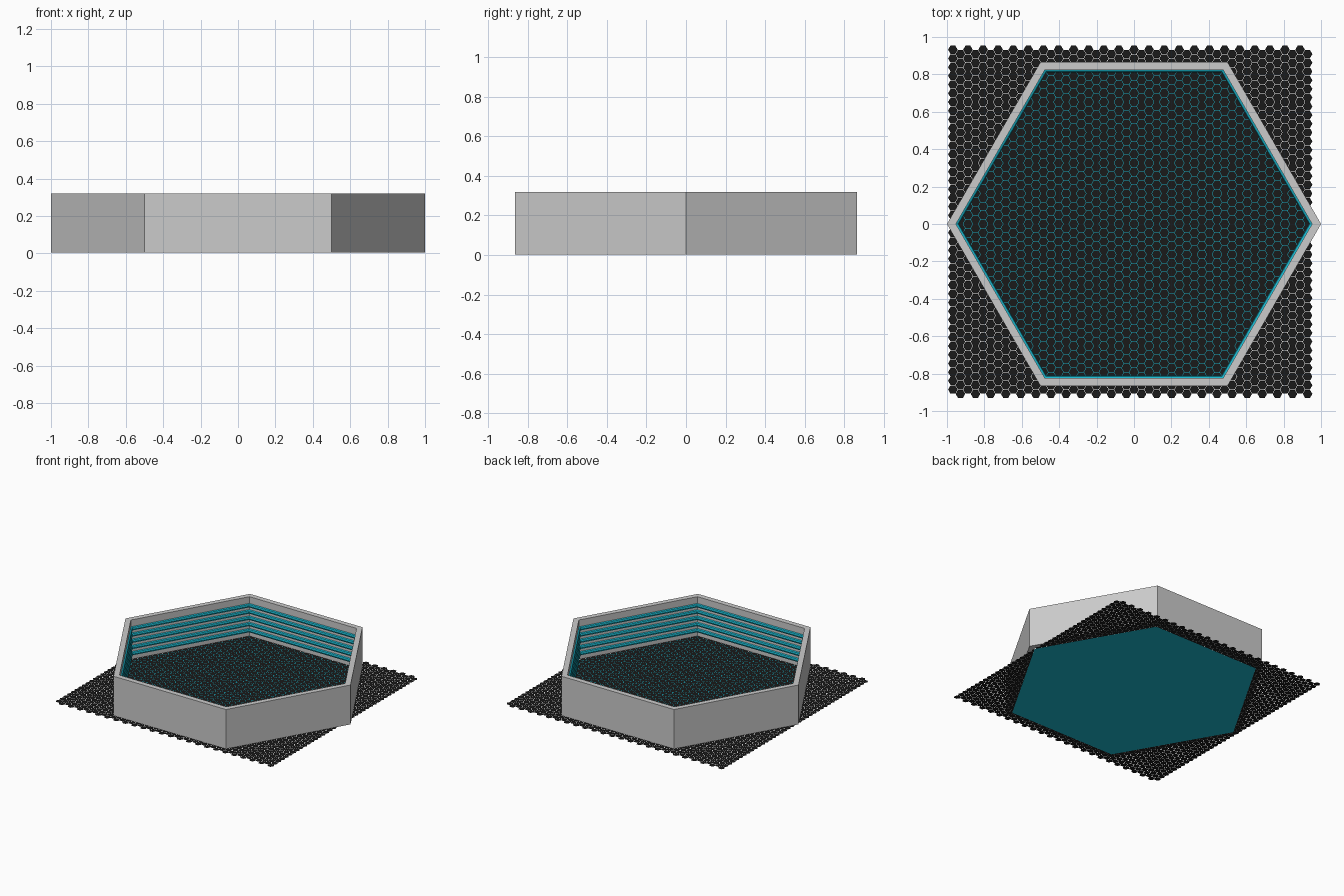
import bpy, bmesh
from math import cos, sin, pi, sqrt

if "Cube" in bpy.data.objects:
    bpy.data.objects.remove(bpy.data.objects["Cube"])


def material(name, rgb):
    m = bpy.data.materials.new(name)
    m.diffuse_color = (*rgb, 1)
    m.use_nodes = True
    m.node_tree.nodes["Principled BSDF"].inputs["Base Color"].default_value = m.diffuse_color
    return m


teal = material("teal", (0.01, 0.48, 0.62))
black = material("black", (0.01, 0.01, 0.01))


def finish(name, bm, mat=None, recalc=True):
    if recalc:
        bmesh.ops.recalc_face_normals(bm, faces=bm.faces)
    me = bpy.data.meshes.new(name)
    bm.to_mesh(me)
    bm.free()
    ob = bpy.data.objects.new(name, me)
    bpy.context.collection.objects.link(ob)
    if mat:
        me.materials.append(mat)
    return ob


def add_hexagon(bm, x, y, z, r):
    vs = [bm.verts.new((x + r * cos(k * pi / 3), y + r * sin(k * pi / 3), z)) for k in range(6)]
    bm.faces.new(vs)


def hex_ring(name, profile, mat=None):
    """Sweep a closed (radius, z) profile round a hexagon."""
    bm = bmesh.new()
    loops = [[bm.verts.new((r * cos(k * pi / 3), r * sin(k * pi / 3), z)) for r, z in profile]
             for k in range(6)]
    n = len(profile)
    for k in range(6):
        a, b = loops[k], loops[(k + 1) % 6]
        for i in range(n):
            j = (i + 1) % n
            bm.faces.new((a[i], b[i], b[j], a[j]))
    return finish(name, bm, mat)


# Hexagonal wall
hex_ring("wall", [(1, 0.004), (1, 0.32), (0.952, 0.32), (0.952, 0.004)])

# Coloured tubes half sunk into the inside of the wall
for i in range(5):
    zc = 0.05 + 0.05 * i
    tube = [(0.952 + 0.016 * cos(t * pi / 4), zc + 0.016 * sin(t * pi / 4)) for t in range(8)]
    hex_ring(f"light_strip_{i + 1}", tube, teal)

# Base plate under the tiles
bm = bmesh.new()
add_hexagon(bm, 0, 0, 0, 0.95)
finish("base_plate", bm, teal, recalc=False)

# Honeycomb sheet of flat hexagonal tiles, every other column half a row lower
cell = 0.0269
row = cell * sqrt(3)
bm = bmesh.new()
for i in range(-24, 24):
    for j in range(-20, 20):
        y = -(j + 0.5 * (i % 2)) * row
        add_hexagon(bm, i * cell * 1.5, y, 0.002, cell * 0.95)
finish("floor_tiles", bm, black, recalc=False)
